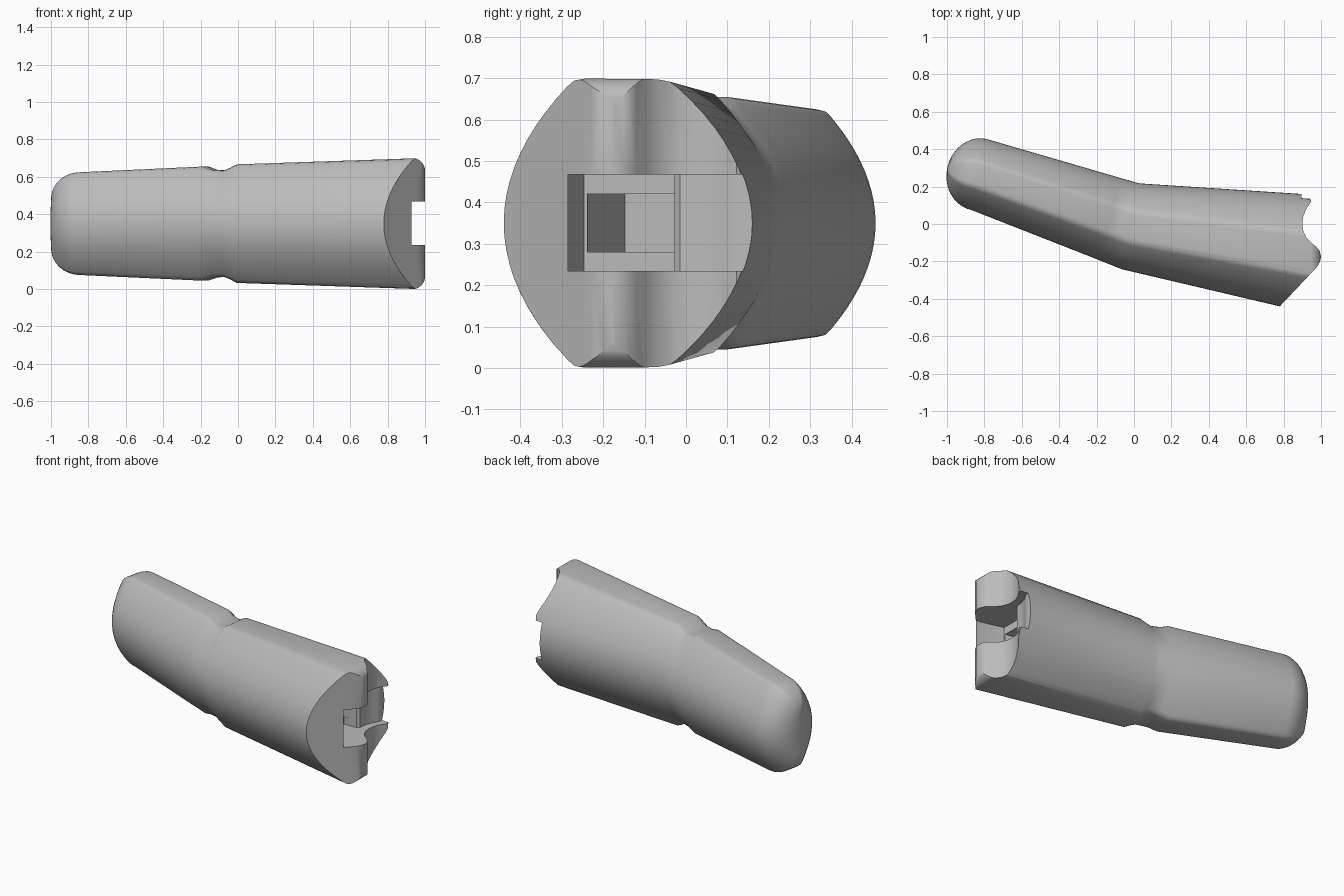
import bpy, bmesh, math
from mathutils import Vector

if "Cube" in bpy.data.objects:
    bpy.data.objects.remove(bpy.data.objects["Cube"], do_unlink=True)

MID = 0.35  # height of the long axis

grey = bpy.data.materials.new("plain grey")
grey.use_nodes = True
grey.diffuse_color = (0.5, 0.5, 0.5, 1)
grey.node_tree.nodes["Principled BSDF"].inputs["Base Color"].default_value = (0.5, 0.5, 0.5, 1)


def make_object(name, bm):
    bmesh.ops.recalc_face_normals(bm, faces=bm.faces)
    mesh = bpy.data.meshes.new(name)
    bm.to_mesh(mesh)
    bm.free()
    mesh.materials.append(grey)
    obj = bpy.data.objects.new(name, mesh)
    bpy.context.collection.objects.link(obj)
    return obj


def prism(name, outline, z0, z1):
    """Upright prism over an outline in plan."""
    bm = bmesh.new()
    base = bm.faces.new([bm.verts.new((x, y, z0)) for x, y in outline])
    top = bmesh.ops.extrude_face_region(bm, geom=[base])
    verts = [g for g in top["geom"] if isinstance(g, bmesh.types.BMVert)]
    bmesh.ops.translate(bm, verts=verts, vec=(0, 0, z1 - z0))
    return make_object(name, bm)


def combine(target, tool, operation):
    tool.hide_render = True
    mod = target.modifiers.new(tool.name, 'BOOLEAN')
    mod.operation, mod.object, mod.solver = operation, tool, 'EXACT'
    bpy.context.view_layer.objects.active = target
    bpy.ops.object.modifier_apply(modifier=mod.name)
    bpy.data.objects.remove(tool, do_unlink=True)


# Cross-section: bulging sides with flat top and bottom, as (width, height) fractions
side = [(1 - 0.65 * t * t, t) for t in (0.94 * i / 10 for i in range(-10, 11))]
half = [(0.27, -1), (0.36, -0.985)] + side + [(0.36, 0.985), (0.27, 1)]
section = half + [(-u, -t) for u, t in half]

# Stations along the body: back edge, front edge, half height
stations = [
    ((-0.79, 0.455), (-0.87, 0.075), 0.275),
    ((-0.11, 0.257), (-0.24, -0.172), 0.305),
    ((-0.07, 0.245), (-0.18, -0.196), 0.288),
    ((-0.03, 0.234), (-0.10, -0.228), 0.284),
    ((0.00, 0.225), (-0.06, -0.243), 0.300),
    ((0.03, 0.217), (-0.03, -0.250), 0.317),
    ((1.15, 0.144), (1.05, -0.504), 0.354),
]
rings = [((Vector(a) + Vector(b)) / 2, (Vector(a) - Vector(b)) / 2, h) for a, b, h in stations]

# Rounded tip
c0, d0, h0 = rings[0]
out = Vector((-d0.y, d0.x)).normalized()
for i in range(1, 11):
    k = math.radians(8.8 * i)
    rings.insert(0, (c0 + out * 0.172 * math.sin(k), d0 * math.cos(k),
                     h0 * (0.45 + 0.55 * math.cos(k))))

bm = bmesh.new()
loops = []
for c, d, h in rings:
    loops.append([bm.verts.new((*(c + d * u), MID + h * t)) for u, t in section])
n = len(section)
for p, q in zip(loops, loops[1:]):
    for i in range(n):
        bm.faces.new((p[i], p[(i + 1) % n], q[(i + 1) % n], q[i]))
bm.faces.new(loops[0])
bm.faces.new(loops[-1])
body = make_object("finger_segment", bm)

# Knuckle end: slanted face, rounded nose and hollow socket
end = [(0.68, -0.545), (0.955, -0.255), (0.98, -0.228), (0.995, -0.2), (1.0, -0.175),
       (0.993, -0.145), (0.975, -0.122), (0.945, -0.098), (0.92, -0.07), (0.905, -0.035),
       (0.9, 0.0), (0.905, 0.04), (0.92, 0.08), (0.94, 0.108), (0.948, 0.122),
       (0.94, 0.138), (0.912, 0.152), (0.908, 0.35), (1.5, 0.35), (1.5, -0.545)]
combine(body, prism("end_cutter", end, -0.3, 1.0), 'DIFFERENCE')

# Round the upper and lower corners of the prongs
bm = bmesh.new()
bmesh.ops.create_cube(bm, size=1)
bmesh.ops.scale(bm, vec=(2.2, 2, 0.702), verts=bm.verts)
bmesh.ops.translate(bm, vec=(-0.0995, 0, MID), verts=bm.verts)
corners = [e for e in bm.edges if all(v.co.x > 0.9 for v in e.verts)
           and abs(e.verts[0].co.y - e.verts[1].co.y) > 1]
bmesh.ops.bevel(bm, geom=corners, offset=0.07, segments=8, profile=0.5, affect='EDGES')
combine(body, make_object("corner_rounder", bm), 'INTERSECT')

# Hinge channel between the prongs, with a rounded shoulder
channel = [(1.3, -0.285), (0.9, -0.285), (0.75, -0.247), (0.75, -0.028), (0.835, -0.028),
           (0.85, -0.015), (0.855, 0.03), (0.868, 0.07), (0.885, 0.1), (0.895, 0.118),
           (0.9, 0.3), (1.3, 0.3)]
combine(body, prism("channel_cutter", channel, 0.235, 0.468), 'DIFFERENCE')

# Narrow tunnel running on into the body
tunnel = [(0.8, -0.25), (0.35, -0.147), (0.35, -0.01), (0.8, -0.028)]
combine(body, prism("tunnel_cutter", tunnel, 0.28, 0.42), 'DIFFERENCE')

bpy.ops.object.select_all(action='DESELECT')
body.select_set(True)
bpy.context.view_layer.objects.active = body
bpy.ops.object.shade_smooth_by_angle(angle=math.radians(32))
